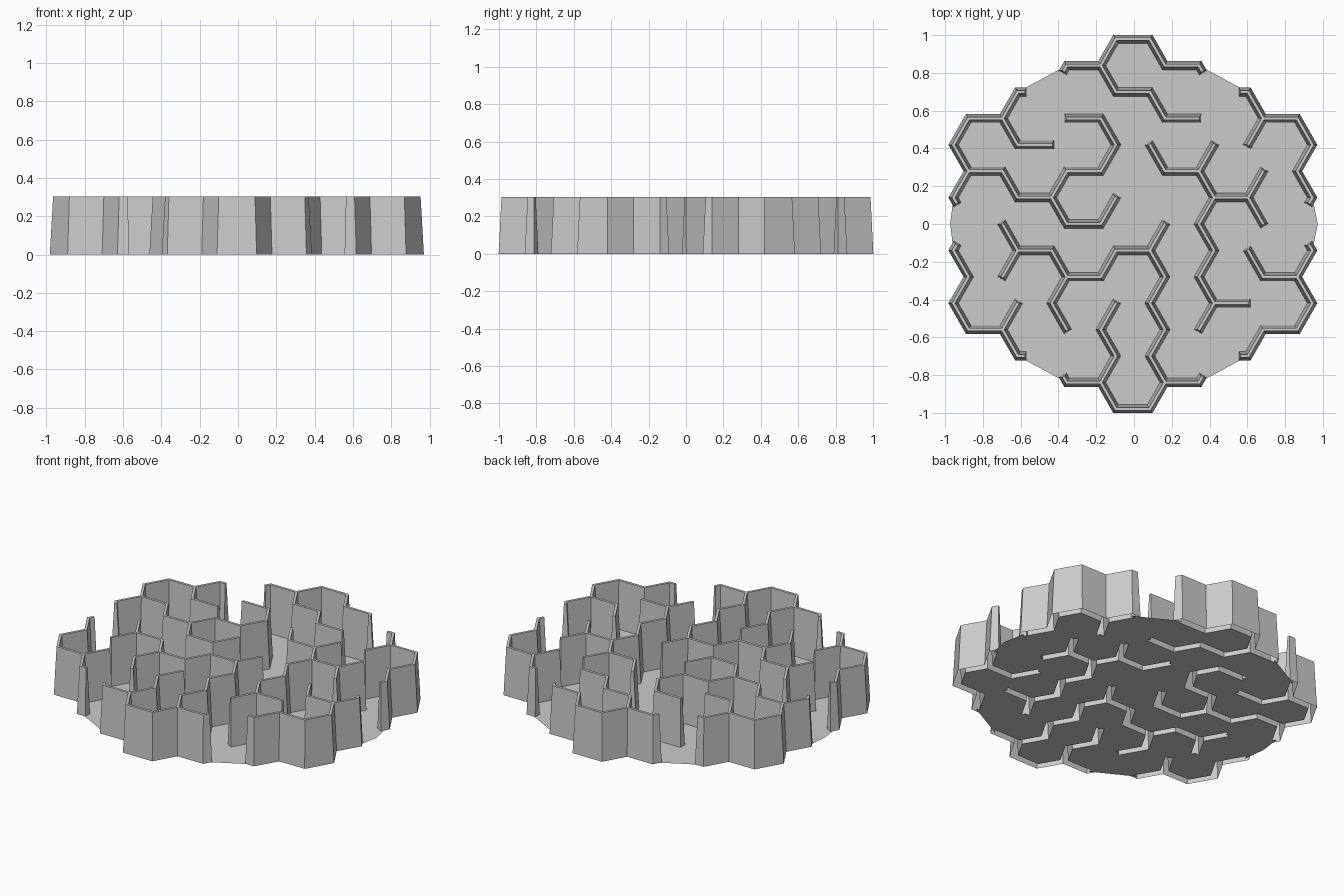
import bpy, bmesh, math
from mathutils import Vector

if "Cube" in bpy.data.objects:
    bpy.data.objects.remove(bpy.data.objects["Cube"])

ROW, W_BASE, W_TOP, HEIGHT = 0.1398, 0.023, 0.008, 0.303

# Honeycomb corner columns (x) and rows (y)
COLS = sorted({round(0.26 * k + s, 2) for k in range(-3, 4) for s in (-0.17, -0.09, 0.09, 0.17)})
STEP = {'1': (-1, -1), '3': (1, -1), '4': (-1, 0), '6': (1, 0), '7': (-1, 1), '9': (1, 1)}

# Wall runs: start corner and keypad directions
RUNS = [
    (5, 6, "69636"), (6, 6, "3636"), (3, 5, "14131"), (2, 4, "36"),
    (1, 2, "63696974"), (4, 1, "369"), (8, 3, "369"), (10, 2, "369"),
    (12, 1, "3"), (11, 1, "13136"), (11, -3, "1"), (12, 5, "36313"),
    (13, 4, "1"), (9, 0, "1414747"), (3, -1, "1"), (5, -2, "13"),
    (8, -1, "313136"), (9, -6, "147979"), (6, -6, "4"), (0, -1, "31363"),
    (2, -4, "9"), (12, -1, "363141"), (14, -2, "9"),
]
# Rim openings: end corner, notch corner, end corner
GAPS = [((10, 6), (11, 5), (12, 5)), ((3, 5), (4, 5), (5, 6)),
        ((5, -6), (4, -5), (3, -5)), ((12, -5), (11, -5), (10, -6)),
        ((0, 1), (1, 0), (0, -1)), ((15, -1), (14, 0), (15, 1))]


class Graph:
    def __init__(self):
        self.pos, self.adj = {}, {}

    def link(self, a, b):
        self.adj.setdefault(a, set()).add(b)
        self.adj.setdefault(b, set()).add(a)


def place(n):
    return Vector((COLS[n[0]] - 0.006, n[1] * ROW))


def corner(p, a, b, wa, wb):
    """Mitre point at p between the edge to a and the next edge (ccw) to b."""
    u, v = (a - p).normalized(), (b - p).normalized()
    n, m = Vector((-u.y, u.x)), Vector((v.y, -v.x))
    d = n.x * m.y - n.y * m.x
    return p + Vector(((wa * m.y - wb * n.y) / d, (n.x * wb - m.x * wa) / d))


g = Graph()
for i, j, run in RUNS:
    n = (i, j)
    g.pos[n] = place(n)
    for c in run:
        q = (n[0] + STEP[c][0], n[1] + STEP[c][1])
        g.pos[q] = place(q)
        g.link(n, q)
        n = q
for a, mid, b in GAPS:
    for e in (a, b):
        s = ('stub',) + e
        g.pos[s] = place(e).lerp(place(mid), 0.2)
        g.link(e, s)

# Neighbours of each corner in ccw order
ring = {n: sorted(s, key=lambda q: math.atan2(*(g.pos[q] - g.pos[n]).yx)) for n, s in g.adj.items()}


def side(n, q, w, left):
    """Edge outline point at n, on the left or right of the wall to q."""
    p, r = g.pos[n], ring[n]
    if len(r) == 1:
        u = (g.pos[q] - p).normalized()
        return p - u * w * 0.5 + Vector((-u.y, u.x)) * (w if left else -w)
    k = r.index(q)
    if left:
        return corner(p, g.pos[q], g.pos[r[(k + 1) % len(r)]], w, w)
    return corner(p, g.pos[r[k - 1]], g.pos[q], w, w)


def face(bm, pts):
    bm.faces.new([bm.verts.new(p) for p in pts])


def finish(bm, name):
    bmesh.ops.remove_doubles(bm, verts=bm.verts, dist=0.0005)
    me = bpy.data.meshes.new(name)
    bm.to_mesh(me)
    bm.free()
    bpy.context.collection.objects.link(bpy.data.objects.new(name, me))


# Tapered hollow walls, open underneath
bm = bmesh.new()
done = set()
for n in g.adj:
    def lo(a, b, l):
        return side(a, b, W_BASE, l).to_3d()

    def hi(a, b, l):
        return side(a, b, W_TOP, l).to_3d() + Vector((0, 0, HEIGHT))
    for q in ring[n]:
        if (q, n) in done:
            continue
        done.add((n, q))
        face(bm, [hi(n, q, False), hi(q, n, True), hi(q, n, False), hi(n, q, True)])
        for a, b in ((n, q), (q, n)):
            face(bm, [lo(a, b, False), lo(b, a, True), hi(b, a, True), hi(a, b, False)])
    if len(ring[n]) == 1:
        q = ring[n][0]
        face(bm, [lo(n, q, True), lo(n, q, False), hi(n, q, False), hi(n, q, True)])
    elif len(ring[n]) == 3:
        face(bm, [hi(n, q, True) for q in ring[n]])
finish(bm, "maze_walls")

# Floor cells, set back where a wall stands
bm = bmesh.new()
for k in range(-3, 4):
    c = 2 * k + 7
    for j in range(abs(k) - 6, 7 - abs(k), 2):
        cell = [(c + 2, j), (c + 1, j + 1), (c, j + 1), (c - 1, j), (c, j - 1), (c + 1, j - 1)]
        pts = []
        for t, n in enumerate(cell):
            b, a = cell[(t + 1) % 6], cell[t - 1]
            near = g.adj.get(n, ())
            pts.append(corner(place(n), place(b), place(a),
                              W_BASE if b in near else 0, W_BASE if a in near else 0).to_3d())
        face(bm, pts)
# Rounded rim pieces filling the openings
for a, mid, b in GAPS:
    pts = [place(a), place(mid), place(b)]
    if mid[1] == 0:
        pts.append(Vector((math.copysign(0.973, pts[0].x), 0)))
    area = sum(p.cross(q) for p, q in zip(pts, pts[1:] + pts[:1]))
    face(bm, [p.to_3d() for p in (pts if area > 0 else pts[::-1])])
finish(bm, "maze_floor")
